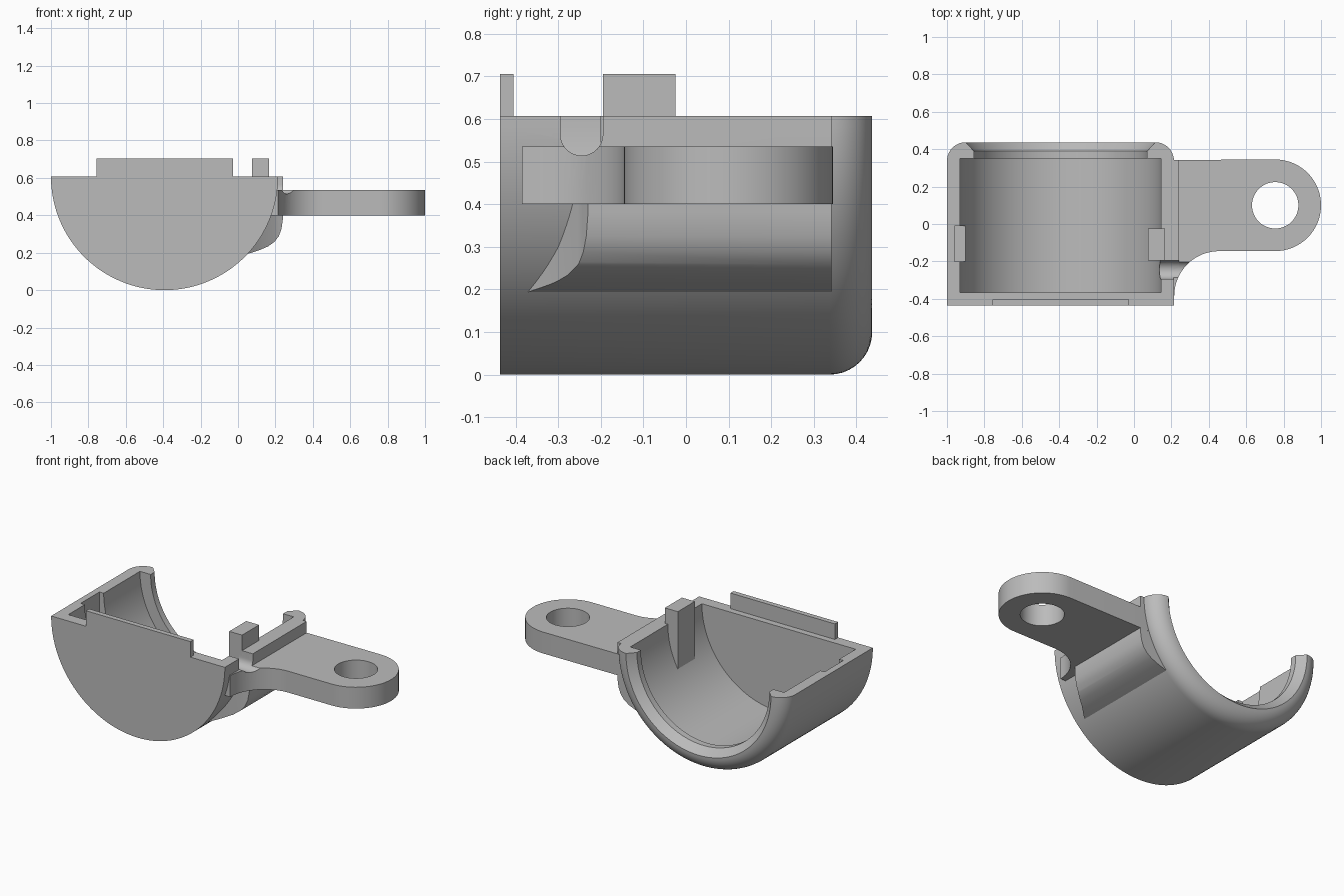
import bpy, bmesh, math
from mathutils import Matrix, Vector

if "Cube" in bpy.data.objects:
    bpy.data.objects.remove(bpy.data.objects["Cube"], do_unlink=True)

grey = bpy.data.materials.new("plain grey")
grey.use_nodes = True
grey.diffuse_color = (0.5, 0.5, 0.5, 1)
grey.node_tree.nodes["Principled BSDF"].inputs["Base Color"].default_value = (0.5, 0.5, 0.5, 1)

CX, RIM, R = -0.393, 0.607, 0.607      # shell axis and outer radius
BACK, FRONT = 0.437, -0.437


def finish(name, bm):
    bmesh.ops.remove_doubles(bm, verts=bm.verts, dist=1e-5)
    bmesh.ops.recalc_face_normals(bm, faces=bm.faces)
    mesh = bpy.data.meshes.new(name)
    bm.to_mesh(mesh)
    bm.free()
    mesh.materials.append(grey)
    ob = bpy.data.objects.new(name, mesh)
    bpy.context.collection.objects.link(ob)
    return ob


def prism(name, outline, lo, hi, axis="z"):
    """Extrude a 2D outline along one axis."""
    place = {"x": lambda p, t: (t, p[0], p[1]),
             "y": lambda p, t: (p[0], t, p[1]),
             "z": lambda p, t: (p[0], p[1], t)}[axis]
    bm = bmesh.new()
    base = bm.faces.new([bm.verts.new(place(p, lo)) for p in outline])
    new = bmesh.ops.extrude_face_region(bm, geom=[base])["geom"]
    shift = Vector(place((0, 0), hi - lo))
    bmesh.ops.translate(bm, vec=shift, verts=[g for g in new if isinstance(g, bmesh.types.BMVert)])
    # the starting face stays as the bottom cap
    if not base.is_valid:
        bm.faces.new([v for v in bm.verts][:len(outline)])
    return finish(name, bm)


def box(name, x, y, z):
    return prism(name, [(x[0], y[0]), (x[1], y[0]), (x[1], y[1]), (x[0], y[1])], *z)


def arc(cx, cy, r, start, end, steps):
    angles = [math.radians(start + (end - start) * i / steps) for i in range(steps + 1)]
    return [(cx + r * math.cos(a), cy + r * math.sin(a)) for a in angles]


def half_turn(name, profile, steps=72):
    """Revolve a (radius, y) profile through the lower half circle."""
    bm = bmesh.new()
    rings = []
    for i in range(steps + 1):
        turn = Matrix.Rotation(math.pi * i / steps, 3, "Y")
        rings.append([bm.verts.new(turn @ Vector((r, y, 0)) + Vector((CX, 0, RIM)))
                      for r, y in profile])
    for a, b in zip(rings, rings[1:]):
        for j in range(len(profile) - 1):
            bm.faces.new((a[j], a[j + 1], b[j + 1], b[j]))
    bm.faces.new(rings[0])
    bm.faces.new(rings[-1])
    return finish(name, bm)


def cut(ob, *cutters):
    bpy.context.view_layer.objects.active = ob
    for c in cutters:
        mod = ob.modifiers.new("cut", "BOOLEAN")
        mod.operation, mod.solver, mod.object = "DIFFERENCE", "EXACT", c
        bpy.ops.object.modifier_apply(modifier=mod.name)


# Half-round shell: closed front, open back with rounded edge and inner lip
shell = half_turn("shell", [(0, FRONT), (R, FRONT)]
                  + arc(R - 0.1, BACK - 0.1, 0.1, 0, 90, 10)
                  + [(0.463, 0.39), (0.463, 0.35), (0.5375, 0.35),
                     (0.5375, -0.365), (0, -0.365)])

# Side web that blends the shell into the lug
web = prism("side_web", [(0.165, RIM), (0.24, RIM), (0.24, 0.38), (0.232, 0.325), (0.218, 0.288),
                         (0.195, 0.258), (0.16, 0.233), (0.11, 0.212), (0.04, 0.19),
                         (0.08, 0.28), (0.17, 0.5)], FRONT, 0.342, "y")

# Mounting lug with rounded end, concave front fillet and hole
lug = prism("mounting_lug", [(0.17, 0.342)] + arc(0.755, 0.1, 0.245, 90, -90, 32)
            + arc(0.455, -0.385, 0.24, 90, 180, 16) + [(0.17, -0.385)], 0.4, 0.535)

# Locating peg on the inner wall and tab on the front rim
peg = prism("locating_peg", [(0.075, 0.705), (0.165, 0.705), (0.165, 0.45), (0.075, 0.33)],
            -0.195, -0.025, "y")
tab = box("front_tab", (-0.757, -0.027), (FRONT, -0.405), (RIM, 0.705))

# Cutters: wire slot, notch opposite the peg, lug hole, web front
slot = prism("slot_cutter", arc(-0.245, 0.564, 0.05, 180, 360, 16) + [(-0.195, 0.8), (-0.295, 0.8)],
             0.1, 0.42, "x")
notch = box("notch_cutter", (-0.96, -0.9), (-0.2, -0.012), (0.43, 0.8))
hole = prism("hole_cutter", arc(0.755, 0.1, 0.124, 0, 352.5, 47), 0.3, 0.7)
slope = prism("web_cutter", [(0.3, -0.225), (0.24, -0.23), (0.2, -0.25), (0.13, -0.3), (0.02, -0.4),
                             (0, -0.6), (0.3, -0.6)], 0, 0.8)
cut(shell, slot, notch)
cut(web, slope, slot)
cut(lug, slot, hole)
for c in (slot, notch, hole, slope):
    bpy.data.objects.remove(c, do_unlink=True)

# Smooth curved surfaces, keep edges sharp
bpy.ops.object.select_all(action="DESELECT")
for ob in (shell, web, lug):
    ob.select_set(True)
bpy.context.view_layer.objects.active = shell
bpy.ops.object.shade_smooth_by_angle(angle=math.radians(30))
